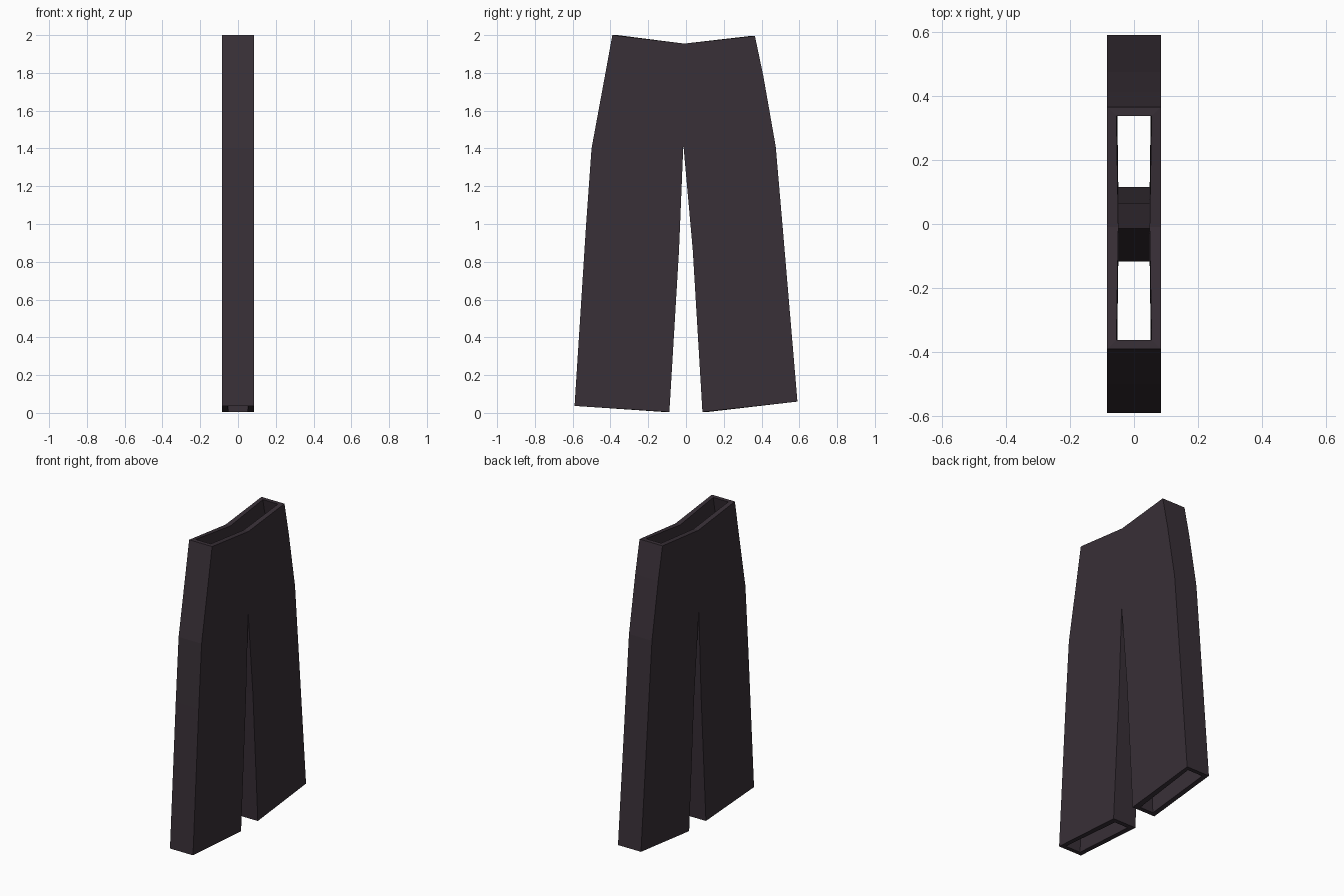
import bpy, bmesh

cube = bpy.data.objects.get("Cube")
if cube:
    bpy.data.objects.remove(cube, do_unlink=True)

# Dark plum cloth
cloth = bpy.data.materials.new("dark plum cloth")
cloth.use_nodes = True
colour = (0.040, 0.029, 0.038, 1)
cloth.diffuse_color = colour
cloth.node_tree.nodes["Principled BSDF"].inputs["Base Color"].default_value = colour

# Seam profiles as (y, z), running from waist to hem
OUTSEAM = {1: [(0.365, 1.995), (0.41, 1.78), (0.475, 1.41), (0.512, 0.98), (0.59, 0.06)],
           -1: [(-0.39, 2.0), (-0.43, 1.78), (-0.50, 1.4), (-0.53, 0.98), (-0.59, 0.037)]}
INSEAM = {1: [(-0.01, 1.955), (-0.012, 1.78), (-0.014, 1.42), (0.036, 0.86), (0.087, 0.005)],
          -1: [(-0.01, 1.955), (-0.012, 1.78), (-0.014, 1.42), (-0.037, 0.86), (-0.088, 0.005)]}
HALF_DEPTH = 0.084
WALL = 0.027
CROTCH = 2          # row where the two legs part
HEM = 4


def layer_rows(side, inner):
    """Corner points of each ring of one leg, for the cloth's outside or inside."""
    rows = []
    for i, ((yo, zo), (yi, zi)) in enumerate(zip(OUTSEAM[side], INSEAM[side])):
        d_out = d_in = HALF_DEPTH
        if inner:
            yo -= side * WALL
            d_out, d_in = 0.055, 0.049
            if i > CROTCH:
                yi += side * (WALL + 0.002)
            elif i == CROTCH:
                zi += 0.03
        rows.append([(d_out, yo, zo), (d_in, yi, zi), (-d_in, yi, zi), (-d_out, yo, zo)])
    return rows


bm = bmesh.new()


def quad(*points):
    bm.faces.new([bm.verts.new(p) for p in points])


for side in (1, -1):
    layers = [layer_rows(side, inner) for inner in (False, True)]
    # Panels, outer sides and inner leg sides
    for rows in layers:
        for i in range(HEM):
            for k in range(4):
                if k == 1 and i < CROTCH:
                    continue
                n = (k + 1) % 4
                quad(rows[i][k], rows[i][n], rows[i + 1][n], rows[i + 1][k])
    # Waist and hem rims
    for i in (0, HEM):
        for k in range(4):
            if k == 1 and i == 0:
                continue
            n = (k + 1) % 4
            quad(layers[0][i][k], layers[0][i][n], layers[1][i][n], layers[1][i][k])

bmesh.ops.remove_doubles(bm, verts=bm.verts[:], dist=0.0005)
bmesh.ops.recalc_face_normals(bm, faces=bm.faces[:])
mesh = bpy.data.meshes.new("trousers")
bm.to_mesh(mesh)
bm.free()
mesh.materials.append(cloth)
trousers = bpy.data.objects.new("trousers", mesh)
bpy.context.collection.objects.link(trousers)
